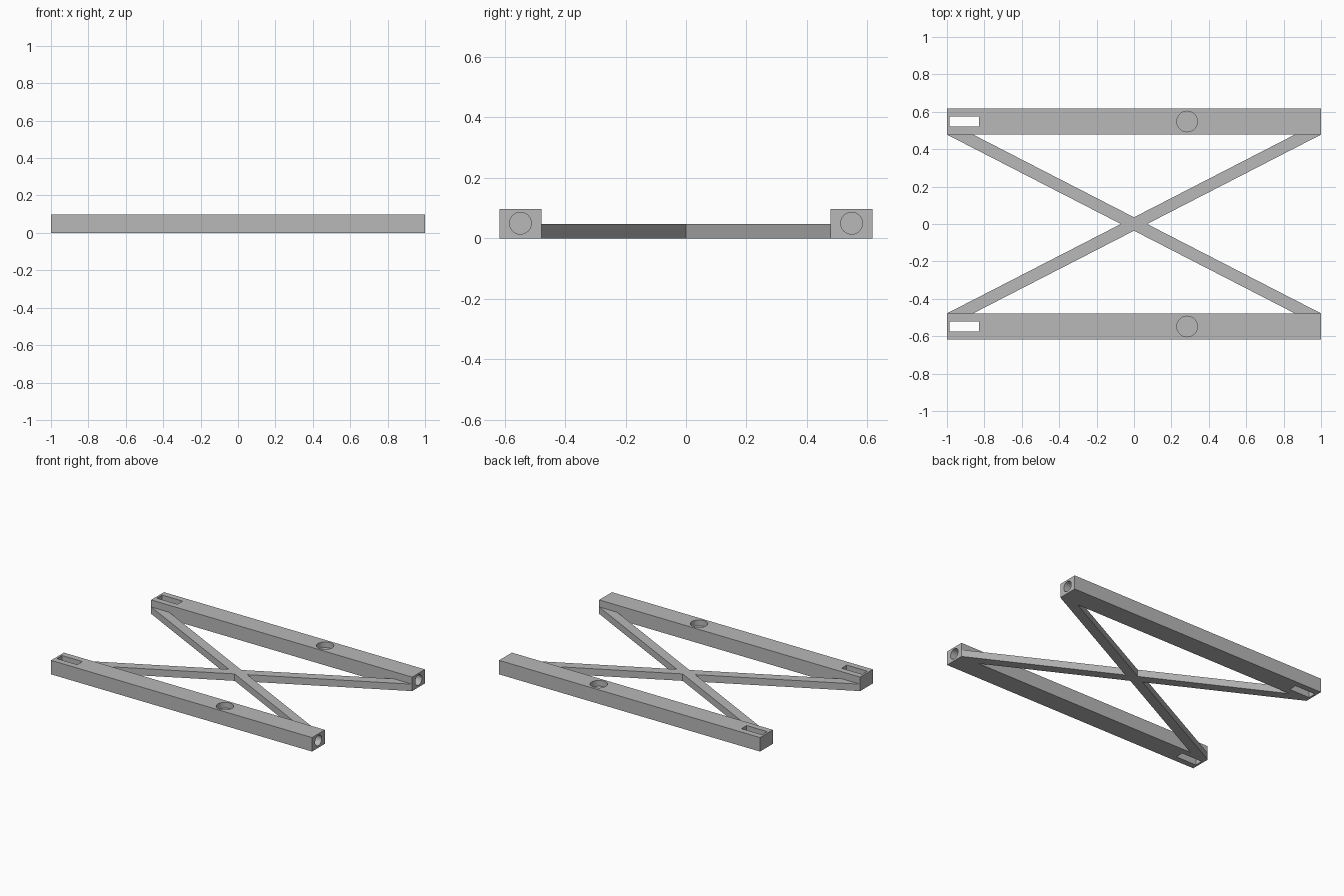
import bpy, bmesh
from mathutils import Matrix, Vector

if "Cube" in bpy.data.objects:
    bpy.data.objects.remove(bpy.data.objects["Cube"], do_unlink=True)

grey = bpy.data.materials.new("plain grey")
grey.use_nodes = True
colour = (0.48, 0.48, 0.48, 1)
grey.diffuse_color = colour
grey.node_tree.nodes["Principled BSDF"].inputs["Base Color"].default_value = colour

RAIL_Y, RAIL_W, RAIL_H = 0.548, 0.14, 0.097
INNER_Y = RAIL_Y - RAIL_W / 2


def add_object(name, bm):
    bmesh.ops.recalc_face_normals(bm, faces=bm.faces)
    mesh = bpy.data.meshes.new(name)
    bm.to_mesh(mesh)
    bm.free()
    mesh.materials.append(grey)
    obj = bpy.data.objects.new(name, mesh)
    bpy.context.collection.objects.link(obj)
    return obj


def box(name, centre, size):
    bm = bmesh.new()
    bmesh.ops.create_cube(bm, size=1, matrix=Matrix.Translation(centre) @ Matrix.Diagonal((*size, 1)))
    return add_object(name, bm)


def cylinder(name, centre, radius, depth, axis):
    bm = bmesh.new()
    turn = Vector((0, 0, 1)).rotation_difference(Vector(axis)).to_matrix().to_4x4()
    bmesh.ops.create_cone(bm, cap_ends=True, segments=48, radius1=radius, radius2=radius,
                          depth=depth, matrix=Matrix.Translation(centre) @ turn)
    return add_object(name, bm)


def cut(target, cutter):
    mod = target.modifiers.new("cut", 'BOOLEAN')
    mod.operation, mod.solver, mod.object = 'DIFFERENCE', 'EXACT', cutter
    bpy.context.view_layer.objects.active = target
    bpy.ops.object.modifier_apply(modifier=mod.name)
    bpy.data.objects.remove(cutter, do_unlink=True)


# Rails with a through slot, a round top recess and a bore in the +x end
for name, side in (("front_rail", -1), ("back_rail", 1)):
    y = side * RAIL_Y
    rail = box(name, (0, y, RAIL_H / 2), (2, RAIL_W, RAIL_H))
    cut(rail, box("slot_cutter", (-0.907, y, RAIL_H / 2), (0.157, 0.056, 0.3)))
    cut(rail, cylinder("recess_cutter", (0.284, y, RAIL_H), 0.055, 0.08, (0, 0, 1)))
    cut(rail, cylinder("bore_cutter", (1, y, 0.05), 0.036, 0.14, (1, 0, 0)))
    bpy.ops.object.select_all(action='DESELECT')
    rail.select_set(True)
    bpy.context.view_layer.objects.active = rail
    bpy.ops.object.shade_smooth_by_angle(angle=0.5)

# Crossed braces as one flat X-shaped plate between the rails
foot, waist = 0.86, 0.07
notch = INNER_Y * waist / (1 - waist)
half = [(1, INNER_Y), (foot, INNER_Y), (0, notch),
        (-foot, INNER_Y), (-1, INNER_Y), (-waist, 0)]
outline = half + [(-x, -y) for x, y in half]
bm = bmesh.new()
face = bm.faces.new([bm.verts.new((x, y, 0)) for x, y in outline])
grown = bmesh.ops.extrude_face_region(bm, geom=[face])
top = [v for v in grown["geom"] if isinstance(v, bmesh.types.BMVert)]
bmesh.ops.translate(bm, verts=top, vec=(0, 0, 0.048))
add_object("cross_brace", bm)
